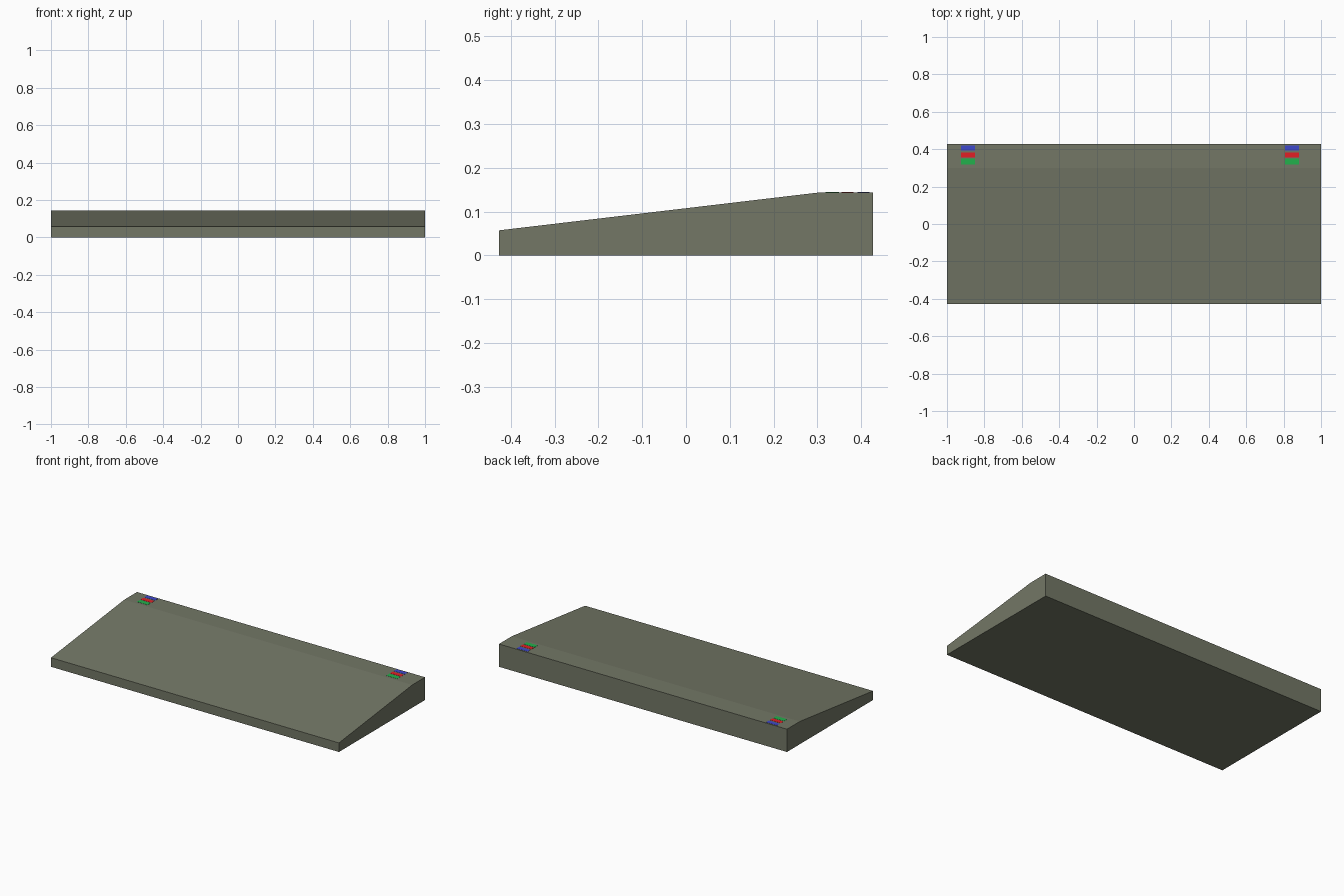
import bpy

if "Cube" in bpy.data.objects:
    bpy.data.objects.remove(bpy.data.objects["Cube"])


def srgb(c):
    c /= 255
    return c / 12.92 if c <= 0.04045 else ((c + 0.055) / 1.055) ** 2.4


def material(name, r, g, b):
    m = bpy.data.materials.new(name)
    m.diffuse_color = (srgb(r), srgb(g), srgb(b), 1)
    m.use_nodes = True
    m.node_tree.nodes["Principled BSDF"].inputs["Base Color"].default_value = m.diffuse_color
    return m


def prism(name, profile, x0, x1, mat):
    """Extrude a counter-clockwise (y, z) profile from x0 to x1."""
    n = len(profile)
    verts = [(x, y, z) for x in (x0, x1) for y, z in profile]
    faces = [tuple(reversed(range(n))), tuple(range(n, 2 * n))]
    faces += [(i, (i + 1) % n, n + (i + 1) % n, n + i) for i in range(n)]
    me = bpy.data.meshes.new(name)
    me.from_pydata(verts, [], faces)
    me.materials.append(mat)
    ob = bpy.data.objects.new(name, me)
    bpy.context.collection.objects.link(ob)
    return ob


D, TOP = 0.427, 0.143

# Wedge-shaped body: low front lip, long slope, flat rear ledge
prism("wedge_body", [(-D, 0), (D, 0), (D, TOP), (0.30, TOP), (-D, 0.057)],
      -1, 1, material("olive grey", 115, 119, 102))

# Coloured marker strips at both ends of the rear ledge
strips = [("blue", (63, 72, 204), 0.392, 0.419),
          ("red", (226, 30, 38), 0.355, 0.382),
          ("green", (34, 177, 76), 0.318, 0.349)]
for colour, rgb, y0, y1 in strips:
    mat = material(colour, *rgb)
    for side, x0, x1 in (("left", -0.925, -0.85), ("right", 0.807, 0.883)):
        prism(f"{colour}_strip_{side}",
              [(y0, TOP - 0.001), (y1, TOP - 0.001), (y1, TOP + 0.001), (y0, TOP + 0.001)],
              x0, x1, mat)
